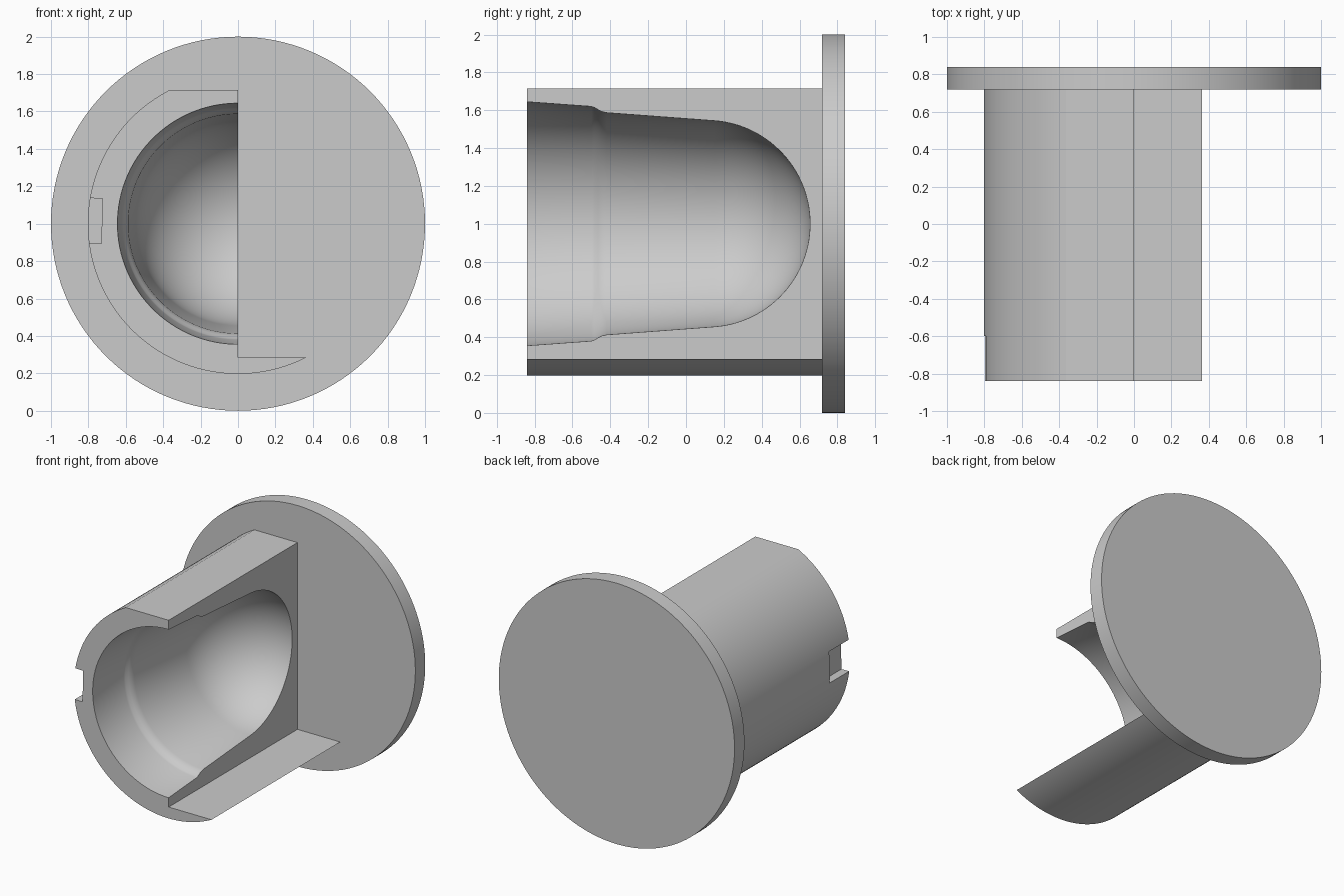
import bpy, bmesh, math
from mathutils import Matrix, Vector

if "Cube" in bpy.data.objects:
    bpy.data.objects.remove(bpy.data.objects["Cube"], do_unlink=True)

AXIS_Z = 1.0          # height of the shared centre line
FRONT, FLANGE, BACK = -0.84, 0.72, 0.84

grey = bpy.data.materials.new("light grey")
grey.use_nodes = True
grey.diffuse_color = (0.6, 0.6, 0.6, 1)
grey.node_tree.nodes["Principled BSDF"].inputs["Base Color"].default_value = (0.6, 0.6, 0.6, 1)


def finish(name, bm):
    bmesh.ops.remove_doubles(bm, verts=bm.verts, dist=1e-5)
    bmesh.ops.recalc_face_normals(bm, faces=bm.faces)
    mesh = bpy.data.meshes.new(name)
    bm.to_mesh(mesh)
    bm.free()
    mesh.materials.append(grey)
    obj = bpy.data.objects.new(name, mesh)
    bpy.context.collection.objects.link(obj)
    return obj


def extrude_outline(name, outline, y0, y1):
    """Extrude an (x, z) outline, centred on the axis, along y."""
    bm = bmesh.new()
    face = bm.faces.new([bm.verts.new((x, y0, AXIS_Z + z)) for x, z in outline])
    moved = bmesh.ops.extrude_face_region(bm, geom=[face])["geom"]
    bmesh.ops.translate(bm, vec=(0, y1 - y0, 0),
                        verts=[v for v in moved if isinstance(v, bmesh.types.BMVert)])
    return finish(name, bm)


def revolve(name, profile, steps):
    """Spin a (y, radius) profile around the centre line."""
    bm = bmesh.new()
    turn = Matrix.Rotation(math.pi / steps, 3, 'Y')
    centre = Vector((0, 0, AXIS_Z))
    verts = [bm.verts.new(turn @ Vector((r, y, 0)) + centre) for y, r in profile]
    edges = [bm.edges.new(pair) for pair in zip(verts, verts[1:])]
    bmesh.ops.spin(bm, geom=verts + edges, cent=centre, axis=(0, 1, 0),
                   angle=math.tau, steps=steps)
    return finish(name, bm)


def activate(obj):
    bpy.ops.object.select_all(action='DESELECT')
    obj.select_set(True)
    bpy.context.view_layer.objects.active = obj


def cut(obj, cutter):
    cutter.hide_render = True
    mod = obj.modifiers.new("cut", 'BOOLEAN')
    mod.operation, mod.solver, mod.object = 'DIFFERENCE', 'EXACT', cutter
    activate(obj)
    bpy.ops.object.modifier_apply(modifier=mod.name)
    bpy.data.objects.remove(cutter, do_unlink=True)


def arc(radius, start, end, n):
    return [(radius * math.cos(start + (end - start) * i / n),
             radius * math.sin(start + (end - start) * i / n)) for i in range(n + 1)]


# Round end flange
flange = extrude_outline("end_flange", arc(1.0, 0, math.tau, 128)[:-1], FLANGE, BACK)

# Half shell body: round outside, flat top, open side and a lower ledge
R, FLAT = 0.803, 0.716
a = math.asin(FLAT / R)
outline = arc(R, math.pi - a, math.tau - a, 80) + [(0, -FLAT), (0, FLAT)]
body = extrude_outline("half_shell_body", outline, FRONT, FLANGE + 0.01)

# Stepped, tapering cavity with a domed end
DOME_Y, DOME_R = 0.11, 0.546
dome = [(DOME_Y + y, r) for r, y in arc(DOME_R, 0.075, math.pi / 2, 28)]
dome[-1] = (dome[-1][0], 0)
neck = [(-0.5, 0.62), (-0.485, 0.615), (-0.465, 0.603), (-0.445, 0.593), (-0.42, 0.587)]
cut(body, revolve("cavity_cutter", [(-0.9, 0), (-0.9, 0.649)] + neck + dome, 112))

# Key slot at the open end of the curved side
tilt = Matrix.Rotation(math.radians(1.2), 2)
corners = [(-0.728, -0.12), (-0.728, 0.12), (-0.9, 0.12), (-0.9, -0.12)]
slot = [tuple(tilt.inverted() @ Vector(c)) for c in corners]
cut(body, extrude_outline("slot_cutter", slot, -0.9, -0.6))

for obj in (flange, body):
    activate(obj)
    bpy.ops.object.shade_smooth_by_angle(angle=math.radians(25))
